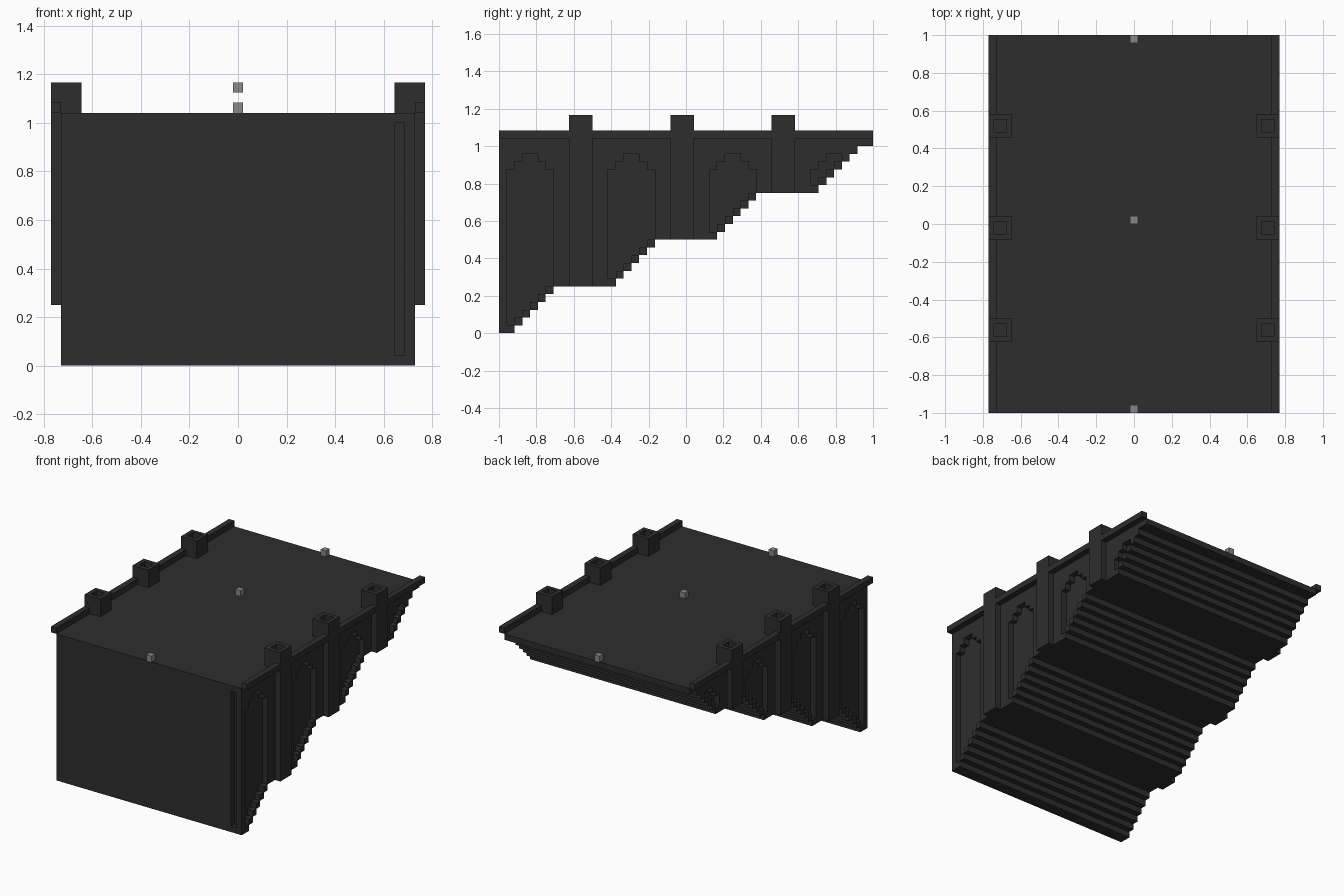
import bpy
import bmesh
from mathutils import Matrix, Vector

U = 1 / 24  # one block unit
PERIOD = 13

cube = bpy.data.objects.get("Cube")
if cube:
    bpy.data.objects.remove(cube, do_unlink=True)


def make_material(name, value):
    mat = bpy.data.materials.new(name)
    mat.use_nodes = True
    colour = (value, value, value, 1)
    mat.diffuse_color = colour
    mat.node_tree.nodes["Principled BSDF"].inputs["Base Color"].default_value = colour
    return mat


STONE = make_material("dark stone", 0.027)
GREY = make_material("mid grey", 0.25)


def finish(bm, name, mat):
    bmesh.ops.recalc_face_normals(bm, faces=bm.faces)
    bmesh.ops.scale(bm, vec=(U, U, U), verts=bm.verts)
    mesh = bpy.data.meshes.new(name)
    bm.to_mesh(mesh)
    bm.free()
    mesh.materials.append(mat)
    obj = bpy.data.objects.new(name, mesh)
    bpy.context.collection.objects.link(obj)
    return obj


def box_mesh(lo, hi):
    bm = bmesh.new()
    lo, hi = Vector(lo), Vector(hi)
    matrix = Matrix.Translation((lo + hi) / 2) @ Matrix.Diagonal((*(hi - lo), 1))
    bmesh.ops.create_cube(bm, size=1, matrix=matrix)
    return bm


def box(name, lo, hi, mat=STONE):
    return finish(box_mesh(lo, hi), name, mat)


def prism(name, columns, x0, x1):
    """Extrude a stepped outline, given as (y, bottom, top) unit columns, along x."""
    lower, upper = [], []
    for y, bottom, top in columns:
        lower += [(y, bottom), (y + 1, bottom)]
        upper += [(y, top), (y + 1, top)]
    outline = []
    for p in lower + upper[::-1]:
        if p not in outline:
            outline.append(p)
    bm = bmesh.new()
    face = bm.faces.new([bm.verts.new((x0, y, z)) for y, z in outline])
    result = bmesh.ops.extrude_face_region(bm, geom=[face])
    verts = [v for v in result["geom"] if isinstance(v, bmesh.types.BMVert)]
    bmesh.ops.translate(bm, vec=(x1 - x0, 0, 0), verts=verts)
    bmesh.ops.dissolve_limit(bm, angle_limit=0.01, verts=bm.verts, edges=bm.edges)
    return finish(bm, name, STONE)


def underside(y):
    """Height of the stair underside: six steps, then a landing, repeated."""
    flight, k = divmod(y + 24, PERIOD)
    return 6 * flight + min(max(k - 1, 0), 6)


def cut(target, cutter):
    cutter.hide_render = True
    mod = target.modifiers.new("cut", "BOOLEAN")
    mod.operation = "DIFFERENCE"
    mod.solver = "EXACT"
    mod.object = cutter
    bpy.context.view_layer.objects.active = target
    bpy.ops.object.modifier_apply(modifier=mod.name)
    bpy.data.objects.remove(cutter, do_unlink=True)


# Solid body with a flat deck and a stepped underside
body = prism("stair_body", [(y, underside(y), 25) for y in range(-24, 24)], -17.5, 17.5)

# Stepped arch recesses on both sides
ARCH_TOPS = (21, 22, 23, 23, 22, 21)
for side, x0, x1 in (("left", 16.5, 19), ("right", -19, -16.5)):
    for bay in range(4):
        start = -23 + PERIOD * bay
        columns = [(start + i, underside(start + i) + 1, top) for i, top in enumerate(ARCH_TOPS)]
        columns = [c for c in columns if c[1] < c[2]]
        cut(body, prism(f"{side}_arch_cutter", columns, x0, x1))

# Narrow upright slot in the front face
cut(body, box("slot_cutter", (15.5, -25, 1), (16.48, -23.02, 24)))

# Pillars with hollow caps, and the rails between them
PILLARS = (-15, -2, 11)
for side, sign in (("left", 1), ("right", -1)):
    def span(a, b):
        return sorted((sign * a, sign * b))

    inner, outer = span(17.5, 18.5)
    cap_in, cap_out = span(15.5, 18.5)
    for i, y in enumerate(PILLARS):
        box(f"{side}_pillar_{i + 1}", (inner, y, underside(y)), (outer, y + 3, 25))
        bm = box_mesh((cap_in, y, 25), (cap_out, y + 3, 28))
        bm.normal_update()
        top = max(bm.faces, key=lambda f: f.calc_center_median().z)
        bmesh.ops.inset_region(bm, faces=[top], thickness=1)
        hole = bmesh.ops.extrude_face_region(bm, geom=[top])["geom"]
        bmesh.ops.translate(bm, vec=(0, 0, -1),
                            verts=[v for v in hole if isinstance(v, bmesh.types.BMVert)])
        if top.is_valid:
            bmesh.ops.delete(bm, geom=[top], context="FACES_ONLY")
        finish(bm, f"{side}_pillar_cap_{i + 1}", STONE)
    starts = [-24] + [y + 3 for y in PILLARS]
    ends = list(PILLARS) + [24]
    for i, (a, b) in enumerate(zip(starts, ends)):
        box(f"{side}_rail_{i + 1}", (inner, a, 25), (outer, b, 26))

# Small marker blocks along the centre line
for name, y, z in (("front", -24, 25), ("middle", 0, 27), ("back", 23, 25)):
    box(f"{name}_marker", (-0.5, y, z), (0.5, y + 1, z + 1), GREY)
